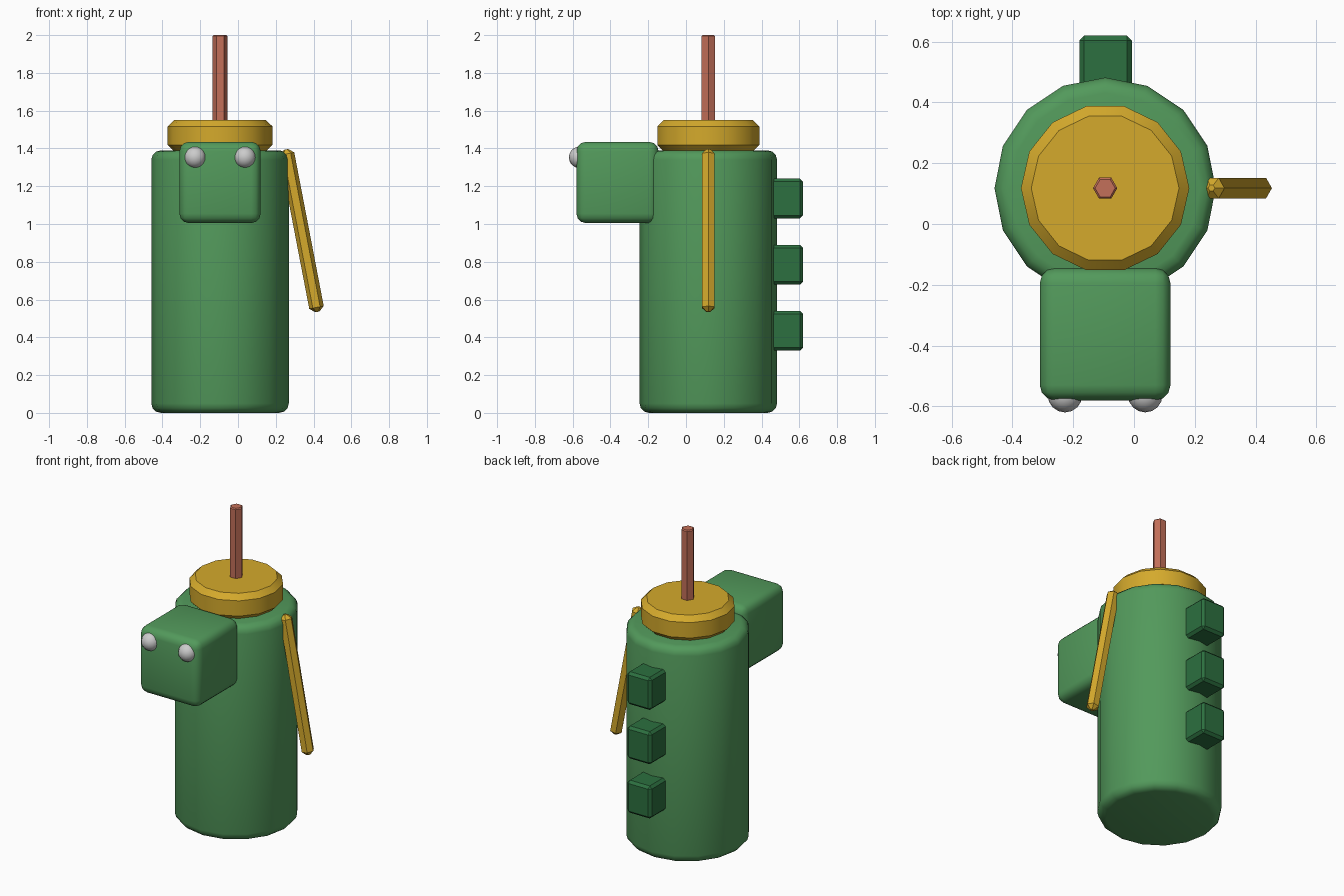
import bpy
from math import pi, radians
from mathutils import Vector

if "Cube" in bpy.data.objects:
    bpy.data.objects.remove(bpy.data.objects["Cube"])


def material(name, rgb):
    m = bpy.data.materials.new(name)
    m.diffuse_color = (*rgb, 1)
    m.use_nodes = True
    m.node_tree.nodes["Principled BSDF"].inputs["Base Color"].default_value = m.diffuse_color
    return m


GREEN = material("green", (0.085, 0.32, 0.105))
DARK = material("dark_green", (0.025, 0.16, 0.05))
YELLOW = material("yellow", (0.66, 0.40, 0.025))
RED = material("red", (0.55, 0.16, 0.10))


def finish(name, mat, bevel=0, segments=1):
    ob = bpy.context.object
    ob.name = name
    if mat:
        ob.data.materials.append(mat)
    bpy.ops.object.transform_apply(location=False, rotation=False, scale=True)
    if bevel:
        b = ob.modifiers.new("bevel", 'BEVEL')
        b.width, b.segments = bevel, segments
        b.limit_method, b.angle_limit = 'ANGLE', radians(65)
        bpy.ops.object.modifier_apply(modifier="bevel")
    bpy.ops.object.shade_smooth_by_angle(angle=radians(31))
    return ob


def rod(name, a, b, radius, sides, mat, bevel, segments=1, turn=0):
    """Prism with its ends at a and b; turn spins it about its axis."""
    a, b = Vector(a), Vector(b)
    d = b - a
    bpy.ops.mesh.primitive_cylinder_add(vertices=sides, radius=radius, depth=d.length,
                                        location=(a + b) / 2)
    ob = bpy.context.object
    ob.rotation_euler = (0, Vector((0, 0, 1)).angle(d) * (1 if d.x >= 0 else -1), 0)
    for v in ob.data.vertices:
        x, y, z = v.co
        if turn:
            v.co = (y, -x, z)
    return finish(name, mat, bevel, segments)


def box(name, lo, hi, mat, bevel, segments=1):
    lo, hi = Vector(lo), Vector(hi)
    bpy.ops.mesh.primitive_cube_add(size=1, location=(lo + hi) / 2)
    bpy.context.object.scale = hi - lo
    return finish(name, mat, bevel, segments)


CX, CY = -0.095, 0.118

# Bottle body, cap and straw
rod("body", (CX, CY, 0), (CX, CY, 1.39), 0.364, 16, GREEN, 0.05, 3)
rod("cap", (CX, CY, 1.385), (CX, CY, 1.55), 0.277, 14, YELLOW, 0.033, 1, turn=1)
rod("straw", (CX, CY, 1.52), (CX, CY, 2.0), 0.04, 6, RED, 0.006, 1, turn=1)

# Head block with two eyes
box("head", (-0.31, -0.58, 1.005), (0.12, -0.145, 1.435), GREEN, 0.05, 3)
for side, x in (("left", -0.227), ("right", 0.037)):
    bpy.ops.mesh.primitive_uv_sphere_add(segments=16, ring_count=10, radius=0.057,
                                         location=(x, -0.563, 1.353))
    finish(side + "_eye", None)

# Back spikes
for i, z in enumerate((0.435, 0.785, 1.135)):
    box(f"back_spike_{i + 1}", (-0.18, 0.42, z - 0.105), (-0.007, 0.62, z + 0.105), DARK, 0.016)

# Hanging strap on the side
rod("strap", (0.255, CY, 1.395), (0.42, CY, 0.535), 0.039, 6, YELLOW, 0.024, 1, turn=1)
